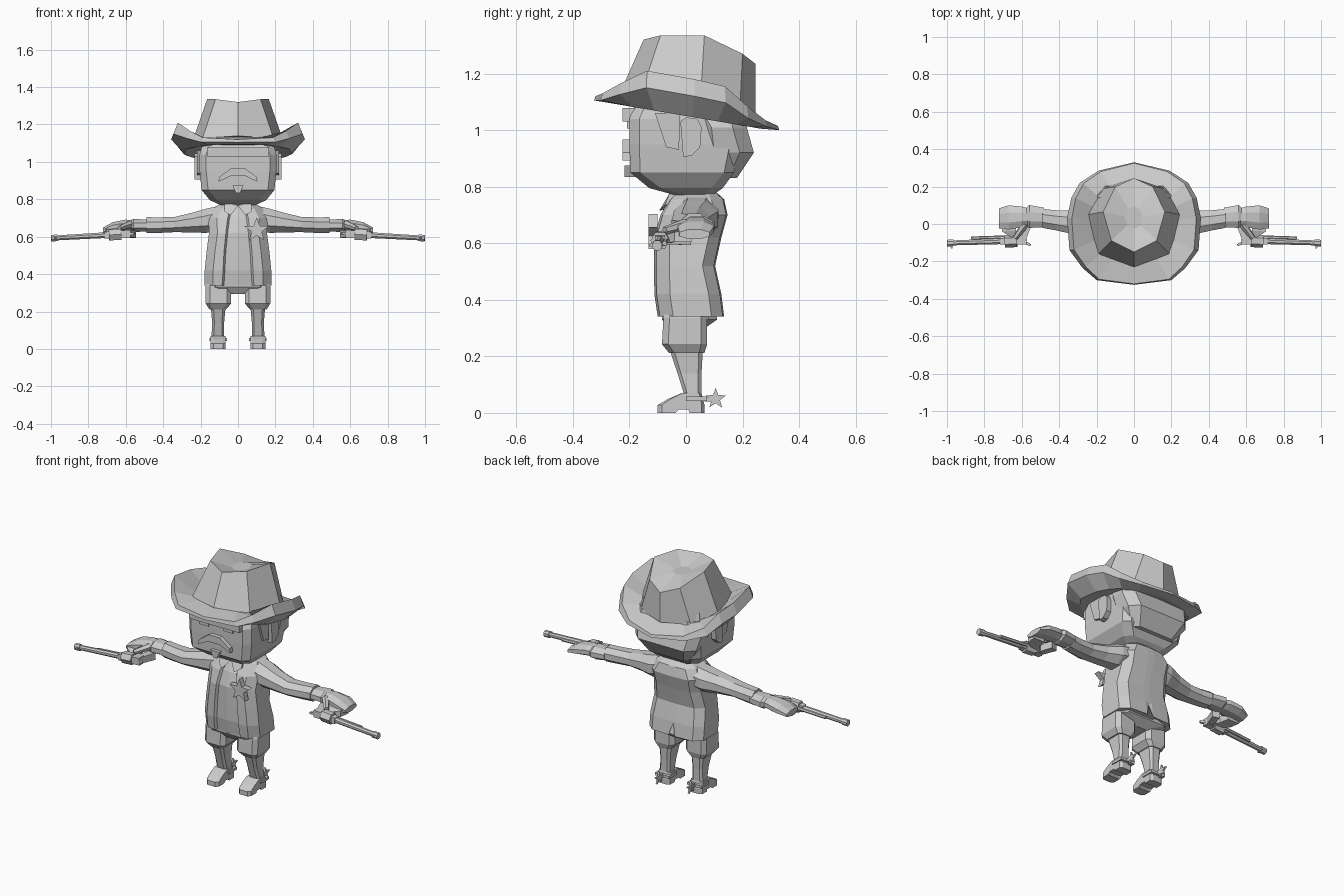
import bpy, bmesh, math
from mathutils import Vector

grey = bpy.data.materials.new("plain_grey")
grey.diffuse_color = (0.6, 0.6, 0.6, 1)


def finish(name, bm, mirror=False):
    bmesh.ops.recalc_face_normals(bm, faces=bm.faces)
    me = bpy.data.meshes.new(name)
    bm.to_mesh(me)
    bm.free()
    me.materials.append(grey)
    ob = bpy.data.objects.new(name, me)
    bpy.context.collection.objects.link(ob)
    if mirror:
        m = ob.modifiers.new("mirror", 'MIRROR')
        m.use_clip = False
        m.use_mirror_merge = False
    return ob


def loft(name, rings, mirror=False):
    """Skin a list of equal-length point loops and cap both ends."""
    bm = bmesh.new()
    vs = [[bm.verts.new(p) for p in r] for r in rings]
    n = len(vs[0])
    for a, b in zip(vs, vs[1:]):
        for i in range(n):
            j = (i + 1) % n
            bm.faces.new((a[i], a[j], b[j], b[i]))
    bm.faces.new(vs[0])
    bm.faces.new(vs[-1])
    return finish(name, bm, mirror)


def prism(name, pts, axis, a, b, mirror=False):
    """Extrude a 2D outline from a to b along x or y."""
    put = (lambda p, t: (t, *p)) if axis == 'x' else (lambda p, t: (p[0], t, p[1]))
    return loft(name, [[put(p, t) for p in pts] for t in (a, b)], mirror)


def box(name, x, y, z, mirror=False):
    return prism(name, [(y[0], z[0]), (y[1], z[0]), (y[1], z[1]), (y[0], z[1])], 'x', *x, mirror)


def tube(name, a, b, r0, r1, n=6, mirror=True):
    a, b = Vector(a), Vector(b)
    d = (b - a).normalized()
    u = d.cross(Vector((0, 1, 0) if abs(d.y) < 0.8 else (0, 0, 1))).normalized()
    w = d.cross(u)
    ang = [2 * math.pi * (i + 0.5) / n for i in range(n)]
    return loft(name, [[c + (u * math.cos(t) + w * math.sin(t)) * r for t in ang]
                       for c, r in ((a, r0), (b, r1))], mirror)


def octo(z, hw, y0, y1, c, x=0):
    """Horizontal rectangle with cut corners."""
    return [(x + sx, y, z) for sx, y in (
        (-hw + c, y0), (hw - c, y0), (hw, y0 + c), (hw, y1 - c),
        (hw - c, y1), (-hw + c, y1), (-hw, y1 - c), (-hw, y0 + c))]


def arm_ring(x, y, z, ry, rz):
    return [(x, y + ry * math.cos(t), z + rz * math.sin(t))
            for t in [math.pi * (i + 0.5) / 4 for i in range(8)]]


def both(half):
    """Complete a right-half loop that runs from front centre to back centre."""
    return half + [(-x, y, z) for x, y, z in half[-2:0:-1]]


def star(cx, cy, r):
    return [(cx + (r if i % 2 == 0 else r * 0.42) * math.sin(i * math.pi / 5),
             cy + (r if i % 2 == 0 else r * 0.42) * math.cos(i * math.pi / 5)) for i in range(10)]


# Head and hair
loft("head", [octo(.768, .09, -.03, .09, .03), octo(.795, .15, -.13, .13, .04),
              octo(.85, .195, -.197, .17, .035), octo(.95, .205, -.2, .19, .035),
              octo(1.04, .205, -.2, .19, .035), octo(1.12, .185, -.17, .18, .04)])
loft("hair", [octo(.83, .14, .09, .18, .03), octo(.92, .2, .05, .24, .05),
              octo(1.01, .22, .04, .215, .05), octo(1.08, .2, .0, .2, .05)])

# Face features
box("eyebrow_band", (-.165, .165), (-.225, -.17), (1.03, 1.078))
box("eye", (.05, .11), (-.208, -.19), (1.005, 1.03), True)
prism("moustache", [(-.105, .893), (-.1, .92), (-.035, .967), (.035, .967), (.1, .92),
                    (.105, .893), (.04, .925), (-.04, .925)], 'y', -.225, -.19)
prism("goatee", [(-.03, .875), (.03, .875), (.012, .835), (-.012, .835)], 'y', -.218, -.15)
prism("sideburn", [(-.11, 1.06), (-.02, 1.06), (-.025, .93), (-.07, .94)], 'x', .19, .218, True)
prism("ear", [(-.02, 1.03), (.0, 1.045), (.04, 1.04), (.055, 1.01), (.05, .94),
              (.02, .91), (-.01, .905)], 'x', .19, .233, True)

# Hat crown with a pinched top
base = [(0, -.23), (.19, -.16), (.25, .05), (.165, .19), (0, .245)]
base = both([(x, y, 1.10 - .17 * y) for x, y in base])
top = both([(0, -.15, 1.32), (.12, -.09, 1.335), (.165, .065, 1.335), (.1, .2, 1.27), (0, .245, 1.235)])
dent = [(x * .3, y * .3 + .02, 1.285) for x, y, z in top]
loft("hat_crown", [base, top, dent])

# Hat brim, curled up at the sides
rim = both([(0, -.325, 1.12), (.2, -.3, 1.13), (.275, -.235, 1.165), (.345, -.14, 1.21),
            (.358, .03, 1.18), (.335, .14, 1.155), (.29, .22, 1.085), (.19, .285, 1.035), (0, .33, 1.015)])


def brim_ring(s, h):
    return [(x * s, y * s, h - .17 * y * s) for x, y, z in rim]


upper = [(x * .93, y * .985, z) for x, y, z in rim]
lip = [(x, y, z - .015 - .045 * min(1, (abs(x) / .34) ** 3)) for x, y, z in rim]
loft("hat_brim", [brim_ring(.62, 1.10), upper, lip, brim_ring(.8, 1.05), brim_ring(.6, 1.06)])

# Neck and collar
loft("neck", [octo(.72, .07, -.03, .11, .03), octo(.79, .055, -.03, .1, .025), octo(.84, .05, -.02, .09, .025)])
loft("collar_flap", [[(.0, -.065, .765), (.07, -.055, .785), (.075, -.075, .735), (.04, -.095, .715)],
                     [(.0, -.035, .775), (.06, -.02, .80), (.075, -.05, .74), (.04, -.07, .72)]], True)


# Vest with an open front showing the shirt
def vest_ring(z, hw, y0, y1, gap, notch=0):
    c = min(.045, hw * .35)
    return both([(0, y0 + .008, z), (gap, y0 + .014, z), (gap + .01, y0, z), (hw - c, y0 + .008, z),
                 (hw, y0 + c + .01, z), (hw, y1 - c, z), (hw - c, y1 - .005, z),
                 (.02, y1, z), (0, y1 - notch * .2, z + notch)])


loft("vest", [vest_ring(*r) for r in (
    (.34, .178, -.10, .135, .075, .07), (.42, .178, -.112, .125, .07), (.52, .168, -.113, .103, .065),
    (.62, .155, -.113, .125, .055), (.70, .158, -.09, .147, .045), (.755, .13, -.06, .135, .03),
    (.788, .075, -.03, .1, .02))])
prism("badge", star(.1, .635, .068), 'y', -.132, -.1)

# Trousers
loft("hips", [octo(.295, .05, -.06, .06, .02), octo(.33, .15, -.085, .11, .03), octo(.40, .155, -.085, .1, .03)])
loft("trouser_leg", [octo(.212, .045, -.06, .065, .018, .108), octo(.243, .068, -.085, .075, .022, .105),
                     octo(.335, .068, -.08, .075, .022, .105), octo(.38, .06, -.07, .07, .02, .1)], True)
loft("lower_leg", [octo(.06, .034, -.005, .055, .012, .108), octo(.14, .032, -.03, .055, .012, .106),
                   octo(.23, .04, -.06, .06, .015, .106)], True)

# Boots and spurs
boot = [(-.1, 0), (-.1, .028), (-.062, .05), (-.015, .07), (.055, .07), (.065, .03),
        (.065, 0), (.015, 0), (.01, .012), (-.03, .012), (-.045, 0)]
loft("boot", [[(x, y * k, z) for y, z in boot] for x, k in ((.066, .85), (.08, 1), (.132, 1), (.146, .85))], True)
box("spur_strap", (.06, .152), (-.0, .075), (.042, .058), True)
box("spur_arm", (.1, .112), (.065, .105), (.04, .055), True)
prism("spur_star", star(.105, .05, .038), 'x', .1, .111, True)

# Sleeves and cuffs
loft("sleeve", [arm_ring(*r) for r in (
    (.06, .045, .71, .08, .07), (.17, .035, .685, .085, .07), (.25, .02, .675, .072, .056),
    (.34, .01, .665, .066, .044), (.42, .02, .662, .058, .045), (.49, .03, .662, .055, .046))], True)
loft("glove_cuff", [arm_ring(.48, .035, .66, .056, .034), arm_ring(.56, .04, .66, .066, .038),
                    arm_ring(.575, .04, .66, .05, .03)], True)

# Hands: palm, curled fingers and thumb
loft("hand", [arm_ring(*r) for r in (
    (.54, .035, .658, .045, .03), (.6, .038, .66, .06, .034), (.67, .035, .65, .07, .03),
    (.722, .03, .632, .058, .018))], True)
loft("fingers", [[(.64, .02, .645), (.715, .02, .645), (.715, .02, .605), (.64, .02, .605)],
                 [(.63, -.035, .645), (.705, -.04, .64), (.705, -.04, .605), (.63, -.035, .605)],
                 [(.6, -.06, .63), (.65, -.075, .63), (.65, -.075, .6), (.6, -.06, .6)]], True)
tube("thumb", (.58, .0, .665), (.635, -.075, .645), .022, .014)


# Revolvers, held flat with the grip in the palm
def on_gun(x, dy=0, dz=0):
    t = (x - .57) / .43
    return (x, -.088 - .014 * t + dy, .616 - .024 * t + dz)


tube("gun_barrel", on_gun(.66), on_gun(.999), .017, .014, 8)
tube("gun_muzzle", on_gun(.965), on_gun(.999), .019, .019, 8)
tube("ejector_rod", on_gun(.68, .022), on_gun(.87, .022), .009, .009)
tube("gun_cylinder", on_gun(.625), on_gun(.69), .034, .034)
tube("gun_frame", on_gun(.575), on_gun(.715), .03, .025, 4)
tube("gun_grip", on_gun(.595, .01), (.565, .01, .615), .026, .03, 4)
tube("gun_hammer", on_gun(.585, -.01), on_gun(.553, -.026), .012, .008, 4)
tube("front_sight", on_gun(.975, -.01), on_gun(.975, -.03), .009, .006, 4)
tube("trigger_guard", on_gun(.615, .03), on_gun(.67, .035), .012, .012, 4)
